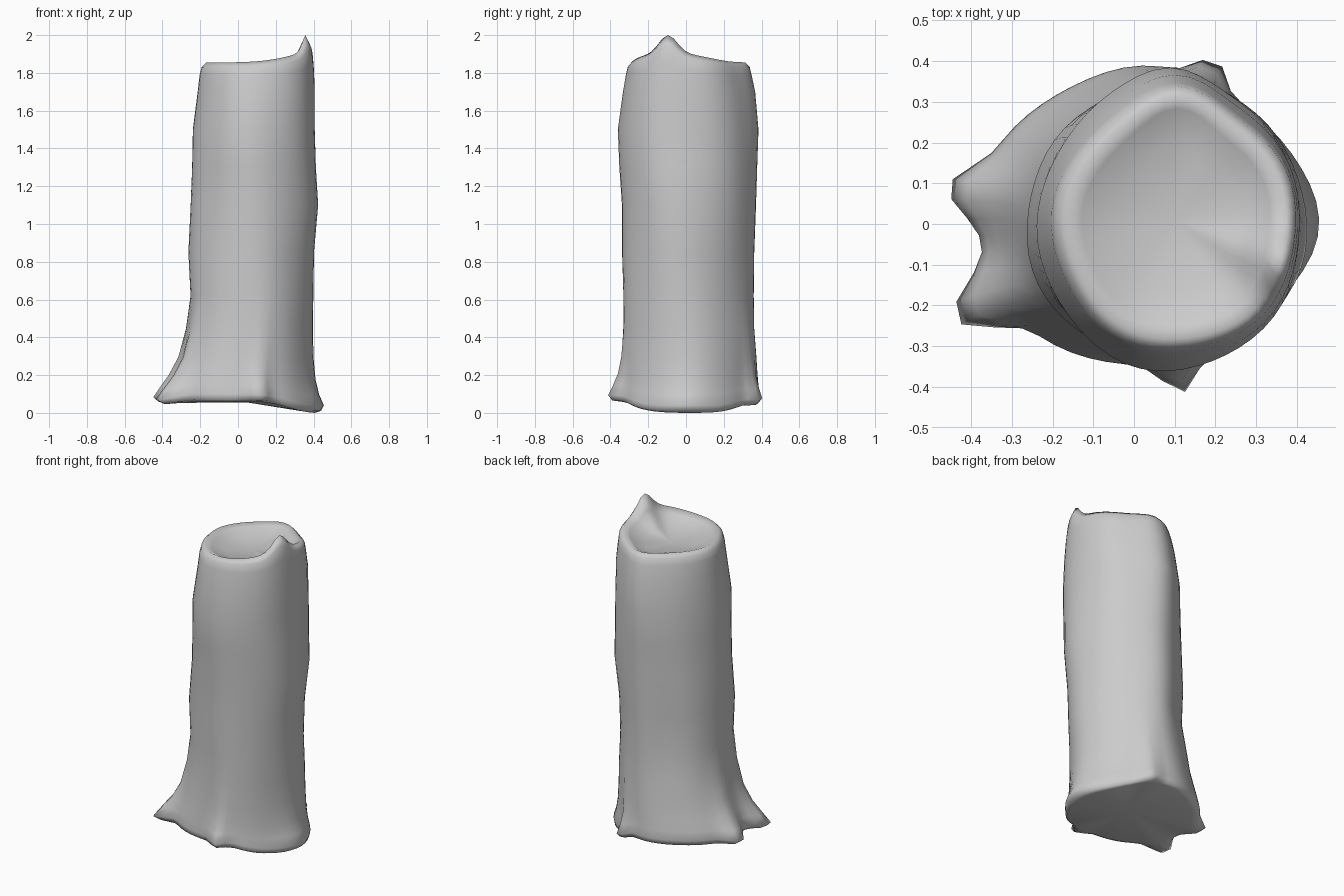
import bpy
import bmesh
from math import cos, sin, pi, radians, exp

cube = bpy.data.objects.get("Cube")
if cube:
    bpy.data.objects.remove(cube, do_unlink=True)

SIDES = 56


def bump(angle, centre, width):
    """Smooth bell around a direction, in degrees."""
    d = (angle - centre + 180) % 360 - 180
    return exp(-(d / width) ** 2)


def smoothstep(t):
    t = max(0, min(1, t))
    return t * t * (3 - 2 * t)


# Sections from underside to hollow: z, x min, x max, y min, y max, root flare, splinter lift
SECTIONS = [
    (.06, -.33, .40, -.33, .36, .2, 0),
    (.07, -.37, .415, -.35, .38, .7, 0),
    (.10, -.38, .42, -.35, .385, 1, 0),
    (.15, -.365, .405, -.345, .38, .7, 0),
    (.21, -.34, .395, -.34, .375, .4, 0),
    (.30, -.305, .39, -.335, .37, .2, 0),
    (.45, -.275, .39, -.33, .36, .07, 0),
    (.62, -.255, .395, -.33, .36, 0, 0),
    (.85, -.265, .40, -.335, .365, 0, 0),
    (1.1, -.25, .425, -.335, .375, 0, 0),
    (1.3, -.24, .415, -.35, .38, 0, 0),
    (1.5, -.235, .41, -.36, .385, 0, 0),
    (1.7, -.21, .41, -.335, .365, 0, .1),
    (1.79, -.2, .405, -.32, .345, 0, .45),
    (1.83, -.19, .40, -.31, .335, 0, .8),
    (1.855, -.165, .375, -.285, .31, 0, 1),
    (1.84, -.125, .335, -.25, .28, 0, .5),
    (1.81, -.05, .25, -.17, .2, 0, .1),
]

# Root spurs: direction, reach, angular width, droop of the tip
ROOTS = [(170, .08, 10, .02), (210, .13, 10, .035), (282, .075, 7, .005),
         (67, .06, 7, .02), (355, .035, 22, 0)]


def section(z, x0, x1, y0, y1, flare, lift):
    """One ring of the trunk, with root spurs, rear ridge and rim splinter."""
    ring = []
    ridge = .035 if z > .6 else .01
    cx, cy = (x0 + x1) / 2, (y0 + y1 - ridge) / 2
    rx, ry = (x1 - x0) / 2, (y1 - y0 - ridge) / 2
    for i in range(SIDES):
        a = 360 * i / SIDES
        t = radians(a)
        reach = ridge * bump(a, 88, 20) + .004 * sin(5 * t + 3 * z)
        drop = 0
        for direction, length, width, droop in ROOTS:
            b = flare * bump(a, direction, width)
            reach += length * b
            drop += droop * b
        x = cx + (rx + reach) * cos(t)
        y = cy + (ry + reach) * sin(t)
        # The base sinks toward the left side
        drop += .06 * smoothstep((x - .1) / .32) * smoothstep((.35 - z) / .25)
        rise = lift * (.055 * bump(a, 342, 50) + .09 * bump(a, 341, 14))
        ring.append((x, y, z - drop + rise))
    return ring


# Stump trunk
bm = bmesh.new()
rings = [[bm.verts.new(p) for p in section(*s)] for s in SECTIONS]
for low, high in zip(rings, rings[1:]):
    for i in range(SIDES):
        j = (i + 1) % SIDES
        bm.faces.new((low[i], low[j], high[j], high[i]))

# Underside and the bottom of the hollow
under = bm.verts.new((.05, .01, .055))
hollow = bm.verts.new((.1, .01, 1.8))
for i in range(SIDES):
    j = (i + 1) % SIDES
    bm.faces.new((rings[0][j], rings[0][i], under))
    bm.faces.new((rings[-1][i], rings[-1][j], hollow))
bmesh.ops.recalc_face_normals(bm, faces=bm.faces[:])
for face in bm.faces:
    face.smooth = True

mesh = bpy.data.meshes.new("tree_stump")
bm.to_mesh(mesh)
bm.free()
stump = bpy.data.objects.new("tree_stump", mesh)
bpy.context.collection.objects.link(stump)

# Plain grey
grey = bpy.data.materials.new("light_grey")
grey.use_nodes = True
colour = (.6, .6, .6, 1)
grey.diffuse_color = colour
grey.node_tree.nodes["Principled BSDF"].inputs["Base Color"].default_value = colour
mesh.materials.append(grey)
